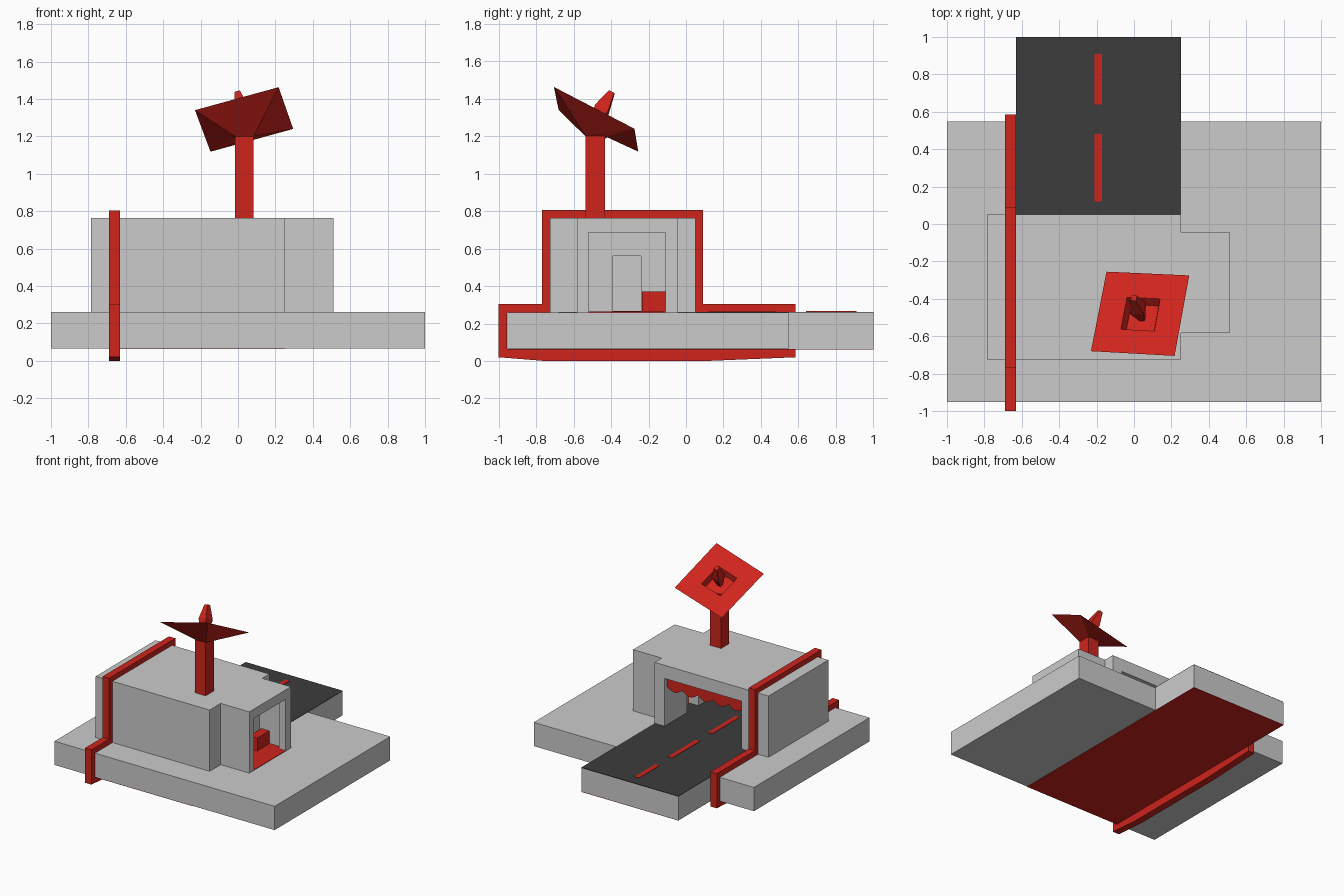
import bpy, bmesh, math
from mathutils import Vector

if "Cube" in bpy.data.objects:
    bpy.data.objects.remove(bpy.data.objects["Cube"])


def material(name, rgb):
    m = bpy.data.materials.new(name)
    m.diffuse_color = (*rgb, 1)
    m.use_nodes = True
    m.node_tree.nodes["Principled BSDF"].inputs["Base Color"].default_value = m.diffuse_color
    return m


RED = material("red", (0.62, 0.018, 0.012))
DARK = material("asphalt", (0.045, 0.045, 0.045))


def loft(name, rings, mat=None, closed=False):
    """Skin a series of equal-length point loops; cap the ends or join them."""
    bm = bmesh.new()
    loops = [[bm.verts.new(p) for p in r] for r in rings]
    n = len(loops[0])
    pairs = list(zip(loops, loops[1:]))
    if closed:
        pairs.append((loops[-1], loops[0]))
    else:
        bm.faces.new(loops[0][::-1])
        bm.faces.new(loops[-1])
    for a, b in pairs:
        for i in range(n):
            j = (i + 1) % n
            bm.faces.new((a[i], a[j], b[j], b[i]))
    bmesh.ops.recalc_face_normals(bm, faces=bm.faces)
    mesh = bpy.data.meshes.new(name)
    bm.to_mesh(mesh)
    bm.free()
    ob = bpy.data.objects.new(name, mesh)
    bpy.context.collection.objects.link(ob)
    if mat:
        mesh.materials.append(mat)
    return ob


def rect(x0, x1, y0, y1, z):
    return [(x0, y0, z), (x1, y0, z), (x1, y1, z), (x0, y1, z)]


def box(name, x, y, z, mat=None):
    return loft(name, [rect(*x, *y, z[0]), rect(*x, *y, z[1])], mat)


def cut(ob, x, y, z):
    cutter = box(ob.name + "_cutter", x, y, z)
    cutter.hide_render = True
    cutter.hide_set(True)
    mod = ob.modifiers.new("cut", "BOOLEAN")
    mod.operation = "DIFFERENCE"
    mod.solver = "EXACT"
    mod.object = cutter


# ground slab with the road tongue at the back
outline = [(-1, -.953), (1, -.953), (1, .547), (.25, .547),
           (.25, 1), (-.63, 1), (-.63, .547), (-1, .547)]
loft("ground_slab", [[(x, y, z) for x, y in outline] for z in (.065, .26)])
box("underside_panel", (-.63, .25), (-.953, 1), (.062, .066), RED)

# road and lane dashes
box("road", (-.63, .25), (-.68, 1), (.258, .263), DARK)
for i, (y0, y1) in enumerate([(.64, .91), (.12, .48), (-.40, -.04)]):
    box(f"lane_dash_{i + 1}", (-.21, -.17), (y0, y1), (.262, .266), RED)

# garage, open at the back, with a doorway to the annex
garage = box("garage", (-.785, .25), (-.725, .05), (.26, .763))
cut(garage, (-.54, .16), (-.66, .2), (.2, .655))
cut(garage, (.1, .3), (-.39, -.24), (.2, .56))

# annex with an open right side
annex = box("annex", (.25, .51), (-.582, -.042), (.26, .763))
cut(annex, (.2, .45), (-.55, -.075), (.2, .70))
cut(annex, (.4, .6), (-.52, -.11), (.2, .685))
box("annex_floor", (.25, .51), (-.55, -.075), (.258, .264), RED)
box("annex_counter", (.27, .34), (-.235, -.08), (.262, .37), RED)

# scalloped valance over the garage opening
lobes, steps = 5, 8
count = lobes * steps
edge = [(-.54 + .70 * i / count, .58 - .035 * abs(math.sin(math.pi * i / steps)))
        for i in range(count + 1)]
profile = edge + [(.16, .656), (-.54, .656)]
loft("valance", [[(x, y, z) for x, z in profile] for y in (0, .02)], RED)

# band wrapped around slab and garage
outer = [(-1, .02), (-1, .305), (-.77, .305), (-.77, .805), (.09, .805),
         (.09, .305), (.585, .305), (.585, .02), (.1, 0), (-.75, 0)]
inner = [(-.955, .065), (-.955, .26), (-.727, .26), (-.727, .764), (.05, .764),
         (.05, .26), (.547, .26), (.547, .065), (.1, .065), (-.75, .065)]
loft("wrap_band", [[(x, y, z) for y, z in prof] for prof, x in
                   ((outer, -.69), (outer, -.632), (inner, -.632), (inner, -.69))],
     RED, closed=True)

# mast
box("mast", (-.015, .083), (-.537, -.433), (.763, 1.205), RED)

# tilted square dish: pyramid back, flat rim, square pit
rim = [Vector(p) for p in ((-.23, -.68, 1.34), (.217, -.705, 1.463),
                           (.295, -.275, 1.24), (-.147, -.255, 1.118))]
centre = sum(rim, Vector()) / 4
normal = (rim[1] - rim[0]).cross(rim[3] - rim[0]).normalized()


def scaled(f, depth):
    return [centre + (p - centre) * f + normal * depth for p in rim]


loft("dish", [rect(-.015, .083, -.537, -.433, 1.2), rim,
              scaled(.4, -.006), scaled(.33, -.055)], RED)

# feed horn: narrow foot, wide waist, small tip
loft("feed_horn", [scaled(f, h) for f, h in
                   ((.06, -.058), (.16, .06), (.065, .17))], RED)
